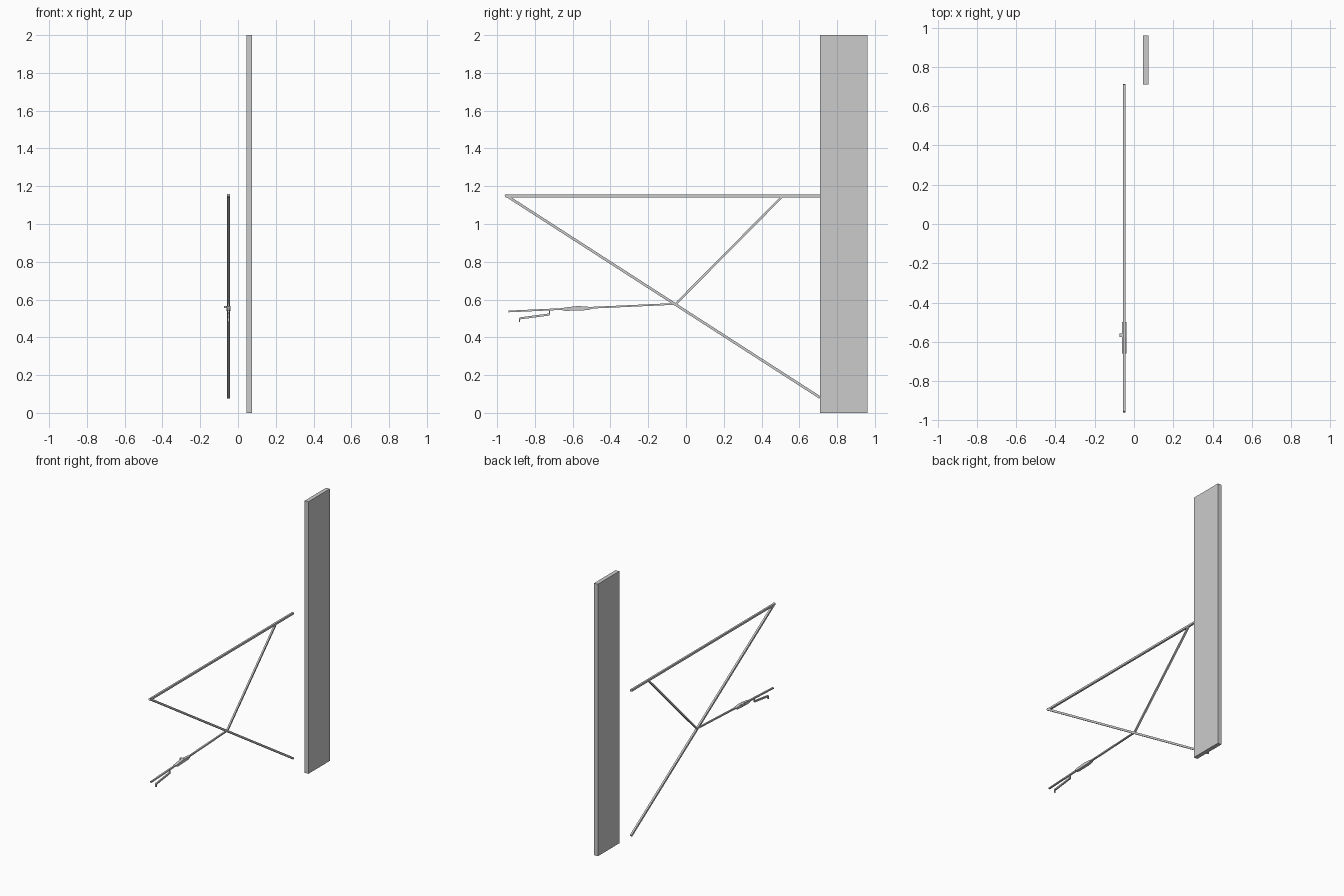
import bpy, bmesh, math
from mathutils import Vector

if "Cube" in bpy.data.objects:
    bpy.data.objects.remove(bpy.data.objects["Cube"])

grey = bpy.data.materials.new("plain_grey")
grey.diffuse_color = (0.6, 0.6, 0.6, 1)
grey.use_nodes = True
grey.node_tree.nodes["Principled BSDF"].inputs["Base Color"].default_value = grey.diffuse_color
X = -0.05  # plane of the frame


def prism(name, profile, x0, x1):
    """Extrude a (y, z) outline along x."""
    bm = bmesh.new()
    face = bm.faces.new([bm.verts.new((x0, y, z)) for y, z in profile])
    out = bmesh.ops.extrude_face_region(bm, geom=[face])
    moved = [v for v in out["geom"] if isinstance(v, bmesh.types.BMVert)]
    bmesh.ops.translate(bm, verts=moved, vec=(x1 - x0, 0, 0))
    bmesh.ops.recalc_face_normals(bm, faces=bm.faces)
    mesh = bpy.data.meshes.new(name)
    bm.to_mesh(mesh)
    bm.free()
    mesh.materials.append(grey)
    ob = bpy.data.objects.new(name, mesh)
    bpy.context.collection.objects.link(ob)
    return ob


def bar(name, a, b, t, w=None):
    """Rectangular bar between two (y, z) points."""
    a, b, w = Vector(a), Vector(b), w or t
    d = (b - a).normalized()
    n = Vector((-d.y, d.x)) * t / 2
    return prism(name, [a - n, b - n, b + n, a + n], X - w / 2, X + w / 2)


# Tall upright board
prism("upright_board", [(0.71, 0), (0.96, 0), (0.96, 2), (0.71, 2)], 0.045, 0.075)

# Triangular frame
bar("top_rail", (-0.955, 1.148), (0.71, 1.148), 0.014)
bar("long_diagonal", (-0.957, 1.154), (0.71, 0.081), 0.014)
bar("short_brace", (-0.055, 0.576), (0.51, 1.146), 0.012)

# Arm reaching forward
bar("forward_arm", (-0.055, 0.577), (-0.94, 0.537), 0.009, 0.012)

# Bulged grip on the arm
prism("grip", [(-0.66, 0.545), (-0.64, 0.540), (-0.52, 0.544), (-0.50, 0.551),
               (-0.50, 0.560), (-0.54, 0.564), (-0.58, 0.565), (-0.64, 0.558),
               (-0.66, 0.554)], X - 0.011, X + 0.011)
prism("side_lever", [(-0.575, 0.555), (-0.558, 0.555), (-0.558, 0.566),
                     (-0.575, 0.566)], -0.075, X)

# Hook hanging below the arm
bar("hook_drop", (-0.722, 0.55), (-0.722, 0.517), 0.006, 0.010)
bar("hook_bar", (-0.722, 0.521), (-0.882, 0.500), 0.011, 0.010)
bar("hook_tip", (-0.882, 0.503), (-0.882, 0.480), 0.006, 0.010)
